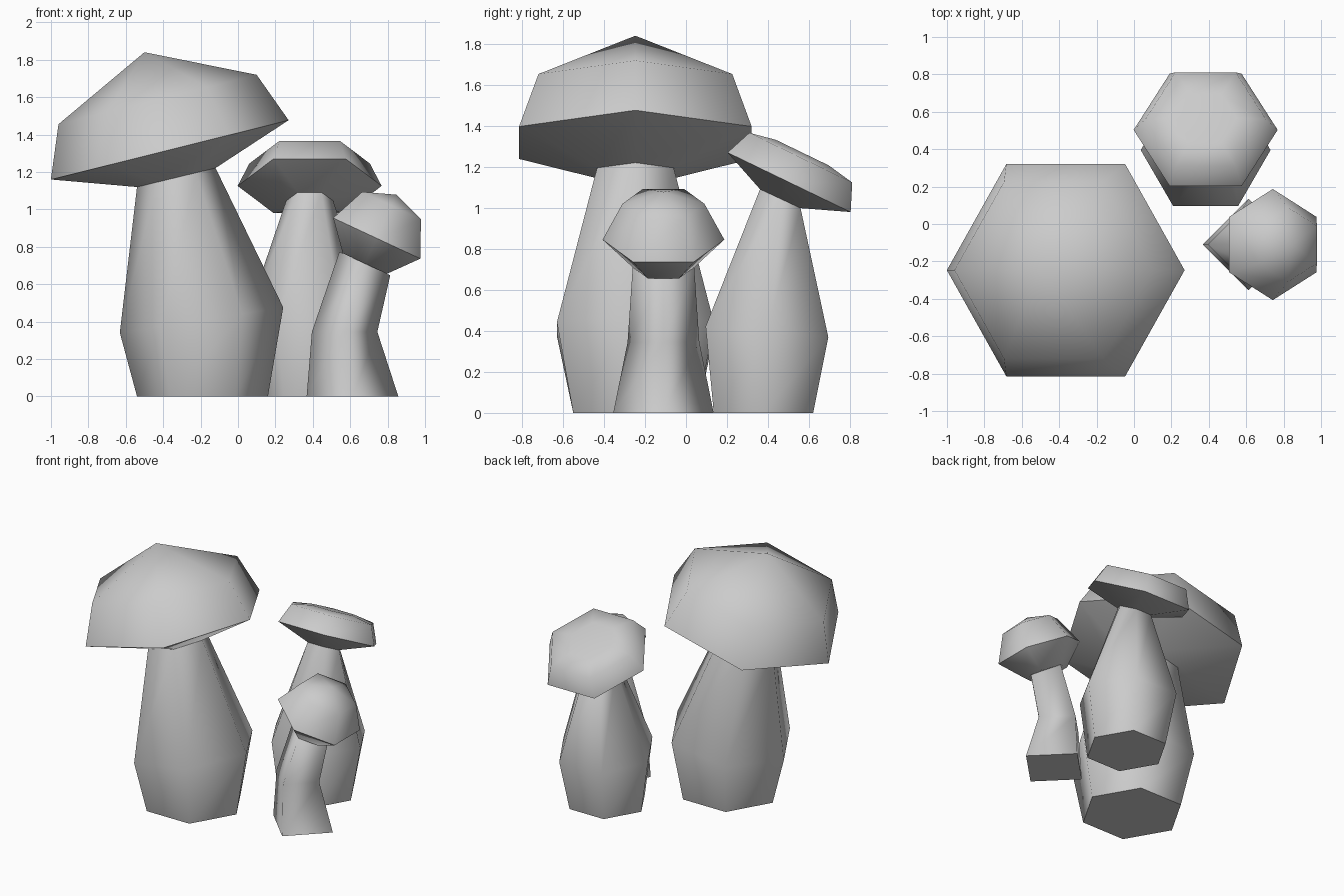
import bpy
import bmesh
from math import cos, sin, pi, radians
from mathutils import Vector, Matrix

cube = bpy.data.objects.get("Cube")
if cube:
    bpy.data.objects.remove(cube, do_unlink=True)

grey = bpy.data.materials.new("plain_grey")
grey.use_nodes = True
grey.diffuse_color = (0.6, 0.6, 0.6, 1)
grey.node_tree.nodes["Principled BSDF"].inputs["Base Color"].default_value = (0.6, 0.6, 0.6, 1)


def loft(name, rings, sides, axis, turn=0, smooth=62, apex=None):
    """Skin a stack of polygon rings, each (x, y, z, radius, tilt in degrees about axis)."""
    bm = bmesh.new()
    loops = []
    for x, y, z, radius, tilt in rings:
        spin = Matrix.Rotation(radians(tilt), 3, axis)
        angles = [turn + 2 * pi * i / sides for i in range(sides)]
        loops.append([bm.verts.new(Vector((x, y, z)) + spin @ Vector((radius * cos(a), radius * sin(a), 0)))
                      for a in angles])
    for low, high in zip(loops, loops[1:]):
        for i in range(sides):
            j = (i + 1) % sides
            bm.faces.new((low[i], low[j], high[j], high[i]))
    bm.faces.new(loops[0][::-1])
    top = loops[-1]
    if apex:
        tip = bm.verts.new(apex)
        for i in range(sides):
            bm.faces.new((top[i], top[(i + 1) % sides], tip))
    else:
        bm.faces.new(top)
    bmesh.ops.recalc_face_normals(bm, faces=bm.faces)
    mesh = bpy.data.meshes.new(name)
    bm.to_mesh(mesh)
    bm.free()
    mesh.materials.append(grey)
    obj = bpy.data.objects.new(name, mesh)
    bpy.context.collection.objects.link(obj)
    bpy.ops.object.select_all(action='DESELECT')
    obj.select_set(True)
    bpy.context.view_layer.objects.active = obj
    bpy.ops.object.shade_smooth_by_angle(angle=radians(smooth))
    return obj


# Large mushroom, leaning towards -x
Y = -0.247
neck = (-0.33, Y, 1.17, 0.216, -13.6)
loft("large_stem", [(-0.19, Y, 0, 0.35, 0), (-0.195, Y, 0.408, 0.442, -8.8), neck], 6, 'Y')
loft("large_cap", [neck, (-0.365, Y, 1.318, 0.655, -14), (-0.43, Y, 1.587, 0.546, -14)],
     6, 'Y', apex=(-0.5, Y, 1.84))

# Medium mushroom, leaning towards the back
X = 0.383
neck = (X, 0.46, 1.045, 0.126, -25)
loft("medium_stem", [(X, 0.378, 0, 0.28, 0), (X, 0.395, 0.395, 0.347, -5), neck], 6, 'X')
loft("medium_cap", [neck, (X, 0.503, 1.125, 0.385, -25.8), (X, 0.56, 1.245, 0.322, -25.8),
                    (X, 0.567, 1.27, 0.165, -25.8)], 6, 'X')

# Small mushroom with a bent four-sided stem
Y = -0.11
neck = (0.678, Y, 0.71, 0.15, 25)
loft("small_stem", [(0.612, Y, 0, 0.245, 0), (0.57, Y, 0.345, 0.175, 0), neck], 4, 'Y', smooth=92)
loft("small_cap", [neck, (0.742, Y, 0.845, 0.297, 25), (0.821, Y, 1.02, 0.2, 25)],
     6, 'Y', turn=pi / 6, apex=(0.848, Y, 1.078))
